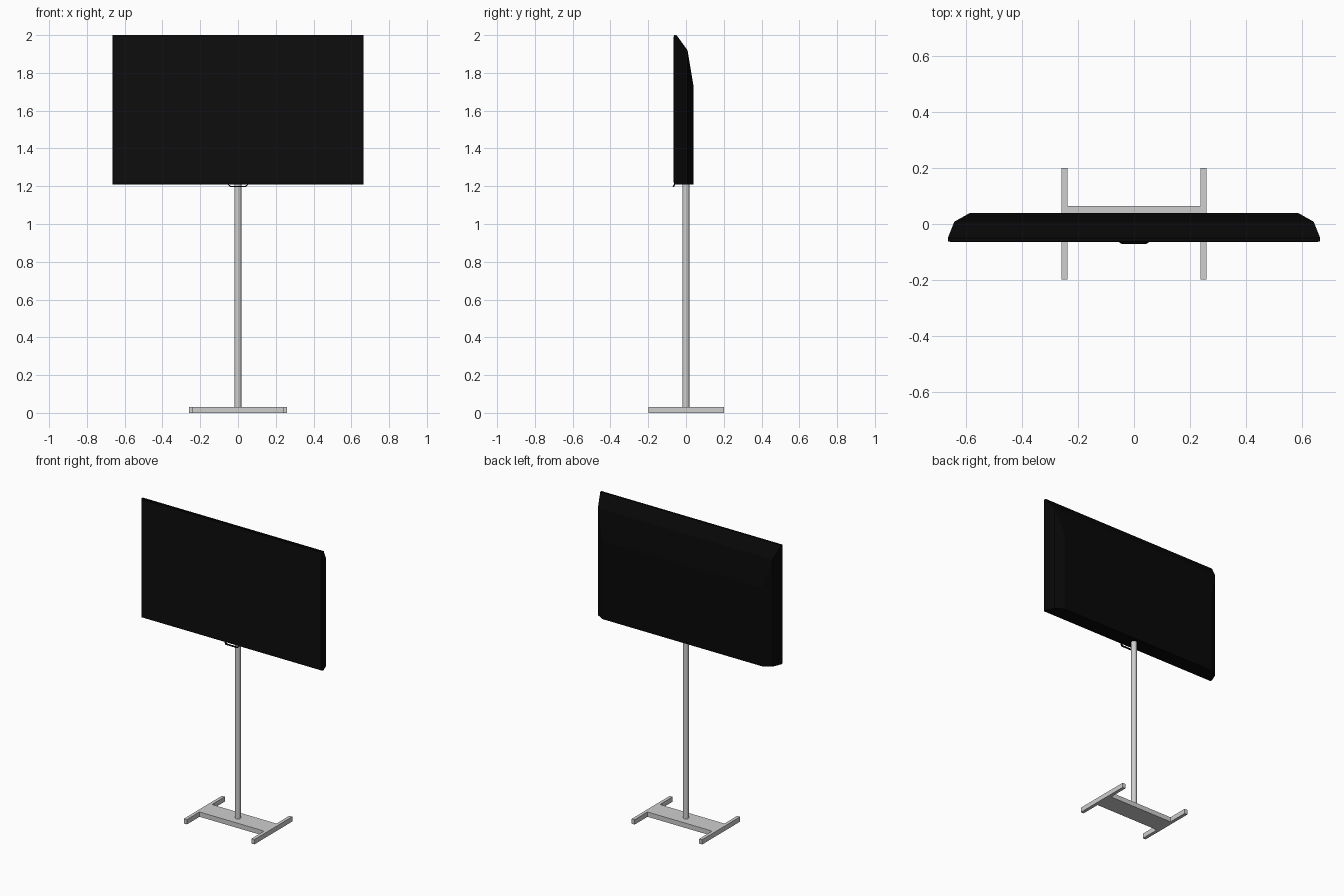
import bpy, bmesh, math

if "Cube" in bpy.data.objects:
    bpy.data.objects.remove(bpy.data.objects["Cube"])


def material(name, v):
    m = bpy.data.materials.new(name)
    m.diffuse_color = (v, v, v, 1)
    m.use_nodes = True
    m.node_tree.nodes["Principled BSDF"].inputs["Base Color"].default_value = m.diffuse_color
    return m


GREY = material("stand grey", 0.62)
BLACK = material("casing black", 0.0022)
SCREEN = material("screen black", 0.004)


def finish(name, bm, mat):
    bmesh.ops.recalc_face_normals(bm, faces=bm.faces)
    me = bpy.data.meshes.new(name)
    bm.to_mesh(me)
    bm.free()
    me.materials.append(mat)
    ob = bpy.data.objects.new(name, me)
    bpy.context.collection.objects.link(ob)
    return ob


def box(name, x0, x1, y0, y1, z0, z1, mat):
    bm = bmesh.new()
    bmesh.ops.create_cube(bm, size=1)
    for v in bm.verts:
        v.co = (x1 if v.co.x > 0 else x0, y1 if v.co.y > 0 else y0, z1 if v.co.z > 0 else z0)
    return finish(name, bm, mat)


def loft(name, rings, mat, closed=False):
    """Skin a list of equal-length point rings, capping the ends unless closed."""
    bm = bmesh.new()
    vs = [[bm.verts.new(p) for p in r] for r in rings]
    pairs = list(zip(vs, vs[1:])) + ([(vs[-1], vs[0])] if closed else [])
    n = len(vs[0])
    for a, b in pairs:
        for i in range(n):
            j = (i + 1) % n
            bm.faces.new((a[i], a[j], b[j], b[i]))
    if not closed:
        bm.faces.new(vs[0])
        bm.faces.new(vs[-1])
    return finish(name, bm, mat)


def rect(y, hx, z0, z1):
    return [(-hx, y, z0), (hx, y, z0), (hx, y, z1), (-hx, y, z1)]


# Casing: thin front frame that steps back to a bulged rear with a flat bottom
loft("casing", [rect(-0.063, 0.665, 1.21, 2.0), rect(-0.05, 0.665, 1.21, 2.0),
                rect(0.008, 0.642, 1.21, 1.92), rect(0.04, 0.585, 1.21, 1.73)], BLACK)

# Screen plate
box("screen", -0.657, 0.657, -0.065, -0.06, 1.219, 1.992, SCREEN)

# Small slanted loop below the screen: outer and inner trapezoids with thickness


def trap(top, bottom, z0, z1, dy):
    def y(z):  # leans forward as it drops
        return -0.071 + (z - 1.198) * 0.6 + dy
    return [(-top, y(z1), z1), (-bottom, y(z0), z0), (bottom, y(z0), z0), (top, y(z1), z1)]


loft("sensor_loop", [trap(0.06, 0.043, 1.197, 1.214, 0), trap(0.052, 0.038, 1.202, 1.211, 0),
                     trap(0.052, 0.038, 1.202, 1.211, 0.008), trap(0.06, 0.043, 1.197, 1.214, 0.008)],
     BLACK, closed=True)

# Pole
bm = bmesh.new()
bmesh.ops.create_cone(bm, cap_ends=True, segments=20, radius1=0.018, radius2=0.018, depth=1.2)
bmesh.ops.translate(bm, verts=bm.verts, vec=(0, 0, 0.625))
pole = finish("pole", bm, GREY)
bpy.context.view_layer.objects.active = pole
pole.select_set(True)
bpy.ops.object.shade_smooth_by_angle(angle=math.radians(40))

# Base: plate between two foot bars
box("base_plate", -0.239, 0.239, -0.065, 0.065, 0.0, 0.032, GREY)
for side, x in (("left", -0.248), ("right", 0.248)):
    box(side + "_foot", x - 0.011, x + 0.011, -0.198, 0.2, 0.0, 0.032, GREY)
